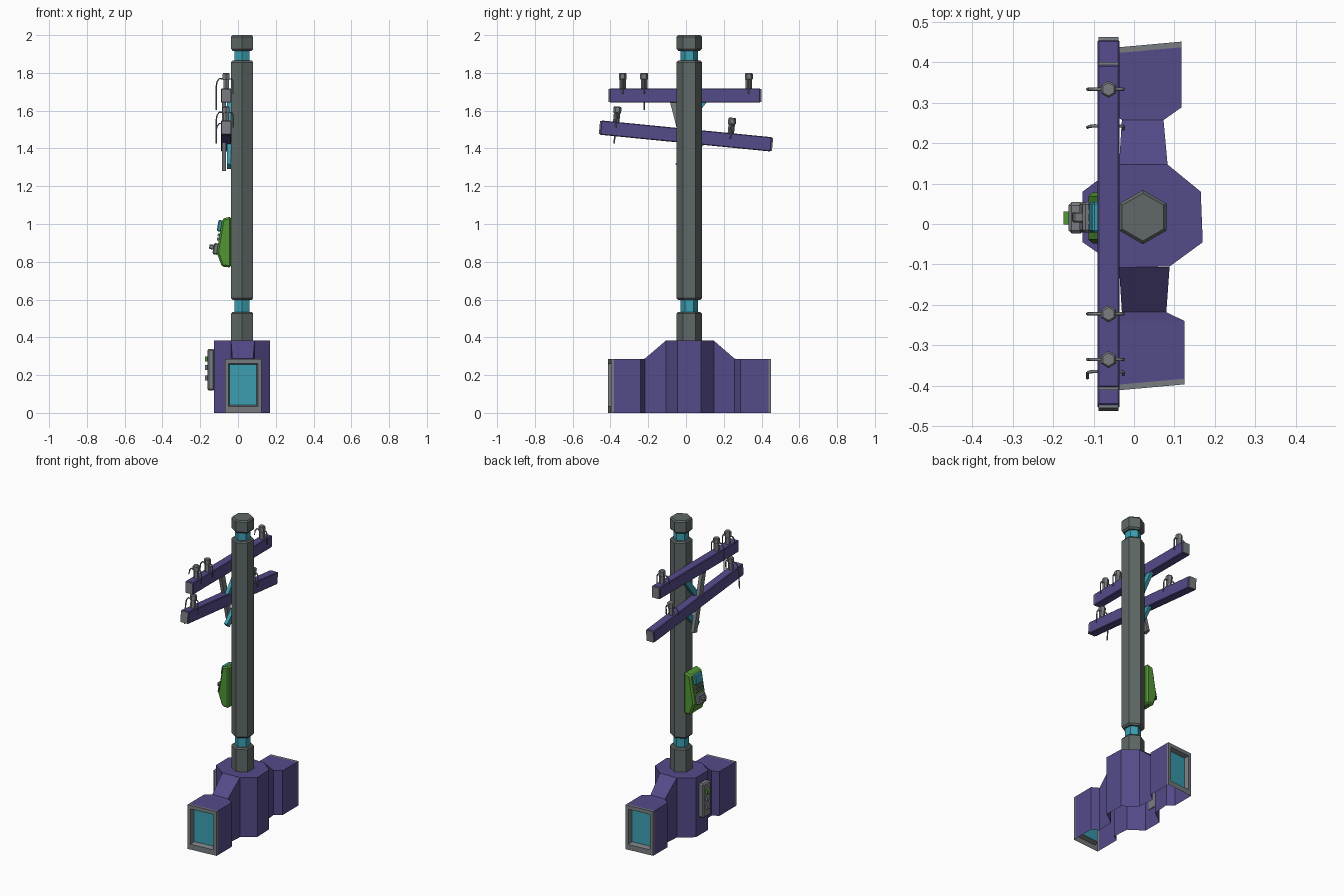
import bpy, bmesh, math
from mathutils import Matrix, Vector

if "Cube" in bpy.data.objects:
    bpy.data.objects.remove(bpy.data.objects["Cube"])


def material(name, rgb):
    m = bpy.data.materials.new(name)
    m.diffuse_color = (*rgb, 1)
    m.use_nodes = True
    m.node_tree.nodes["Principled BSDF"].inputs["Base Color"].default_value = m.diffuse_color
    return m


PURPLE = material("purple", (0.088, 0.070, 0.250))
POLE = material("pole grey", (0.115, 0.140, 0.135))
METAL = material("metal grey", (0.190, 0.205, 0.220))
CYAN = material("cyan", (0.045, 0.350, 0.450))
GREEN = material("green", (0.085, 0.300, 0.035))
PX, PY = 0.022, 0.017          # pole axis


def finish(name, bm, *mats):
    bmesh.ops.recalc_face_normals(bm, faces=bm.faces)
    me = bpy.data.meshes.new(name)
    bm.to_mesh(me)
    bm.free()
    for m in mats:
        me.materials.append(m)
    ob = bpy.data.objects.new(name, me)
    bpy.context.collection.objects.link(ob)
    return ob


def bevel(ob, width):
    b = ob.modifiers.new("bevel", 'BEVEL')
    b.width, b.segments = width, 1


def box(name, center, size, mat, rot=None, bev=0):
    bm = bmesh.new()
    bmesh.ops.create_cube(bm, size=1)
    bm.transform(Matrix.Translation(center) @ (rot or Matrix()) @ Matrix.Diagonal((*size, 1)))
    ob = finish(name, bm, mat)
    if bev:
        bevel(ob, bev)
    return ob


def lathe(name, profile, mat, matrix, n=6):
    """Capped n-sided solid from (radius, height) pairs."""
    bm = bmesh.new()
    rings = [[bm.verts.new((r * math.cos(math.pi / 6 + 2 * math.pi * i / n),
                            r * math.sin(math.pi / 6 + 2 * math.pi * i / n), z))
              for i in range(n)] for r, z in profile]
    for a, b in zip(rings, rings[1:]):
        for i in range(n):
            j = (i + 1) % n
            bm.faces.new((a[i], a[j], b[j], b[i]))
    bm.faces.new(rings[0])
    bm.faces.new(rings[-1])
    bm.transform(matrix)
    return finish(name, bm, mat)


def wire(name, pts, radius=0.004):
    cu = bpy.data.curves.new(name, 'CURVE')
    cu.dimensions = '3D'
    cu.bevel_depth, cu.bevel_resolution, cu.use_fill_caps = radius, 1, True
    sp = cu.splines.new('POLY')
    sp.points.add(len(pts) - 1)
    for p, co in zip(sp.points, pts):
        p.co = (*co, 1)
    cu.materials.append(METAL)
    bpy.context.collection.objects.link(bpy.data.objects.new(name, cu))


# Pole: hexagonal lengths joined by cyan necks
axis = Matrix.Translation((PX, PY, 0))
for name, z0, z1 in (("pole_foot", 0.36, 0.535), ("pole_shaft", 0.597, 1.865), ("pole_cap", 1.917, 2.0)):
    lathe(name, [(0.058, z0), (0.067, z0 + 0.01), (0.067, z1 - 0.009), (0.059, z1)], POLE, axis)
for name, z0, z1 in (("lower_neck", 0.53, 0.60), ("upper_neck", 1.86, 1.92)):
    lathe(name, [(0.046, z0), (0.046, z1)], CYAN, axis)

# Base core: eight-sided shell, open below and toward the wings
outline = [(-.037, -.108), (.088, -.105), (.17, -.045), (.165, .08),
           (.083, .147), (-.037, .147), (-.127, .08), (-.127, -.045)]
bm = bmesh.new()
low = [bm.verts.new((x, y, 0)) for x, y in outline]
top = [bm.verts.new((x, y, 0.383)) for x, y in outline]
bm.faces.new(top)
for i in range(8):
    if i not in (0, 4):
        j = (i + 1) % 8
        bm.faces.new((low[i], low[j], top[j], top[i]))
finish("base_core", bm, PURPLE)


def wing(name, sections):
    """Open-bottomed shell through (y, x0, x1, top), ending in a framed panel."""
    bm = bmesh.new()
    s = 1 if sections[-1][0] > 0 else -1

    def ring(y, x0, x1, zt, zb=0.0, skew=0.0):
        return [bm.verts.new((x, y + skew * (x - 0.03), z))
                for x, z in ((x0, zb), (x0, zt), (x1, zt), (x1, zb))]

    def join(a, b, mat, sides):
        for i in range(sides):
            j = (i + 1) % 4
            bm.faces.new((a[i], a[j], b[j], b[i])).material_index = mat

    last = None
    for sec in sections:
        r = ring(*sec, skew=0.09 if sec is sections[-1] else 0)
        if last:
            join(last, r, 0, 3)
        last = r
    y, x0, x1, zt = sections[-1]
    rim = ring(y + s * 0.014, x0, x1, zt, 0, 0.09)
    inner = ring(y + s * 0.014, x0 + .02, x1 - .02, zt - .024, .034, 0.09)
    deep = ring(y - s * 0.015, x0 + .026, x1 - .026, zt - .03, .042, 0.09)
    join(last, rim, 1, 3)
    join(rim, inner, 1, 4)
    join(inner, deep, 1, 4)
    bm.faces.new(deep).material_index = 2
    finish(name, bm, PURPLE, METAL, CYAN)


wing("front_wing", [(-.106, -.037, .088, .383), (-.218, -.03, .08, .287),
                    (-.24, -.07, .125, .285), (-.391, -.07, .125, .285)])
wing("back_wing", [(.147, -.037, .083, .383), (.257, -.03, .073, .287),
                   (.288, -.07, .117, .285), (.429, -.07, .117, .285)])

# Switch panel on the base
box("switch_panel", (-0.143, 0.015, 0.228), (0.038, 0.078, 0.22), METAL, bev=0.008)
for i, z in enumerate((0.285, 0.24, 0.185)):
    box(f"switch_button_{i}", (-0.165, 0.015, z), (0.019, 0.032, 0.027), METAL if i else GREEN)

# Wall unit on the pole
bm = bmesh.new()
side = [(-.036, .77), (-.085, .773), (-.113, .85), (-.083, 1.028), (-.036, 1.04)]
f = bm.faces.new([bm.verts.new((x, -0.048, z)) for x, z in side])
ext = bmesh.ops.extrude_face_region(bm, geom=[f])["geom"]
bmesh.ops.translate(bm, vec=(0, 0.126, 0), verts=[v for v in ext if isinstance(v, bmesh.types.BMVert)])
bevel(finish("wall_unit", bm, GREEN), 0.01)
lean = Matrix.Rotation(math.radians(9.5), 4, 'Y')


def face_x(z):
    return -0.113 + (z - 0.85) * 0.167


box("unit_screen", (face_x(.99) - .003, 0.017, 0.99), (0.03, 0.075, 0.06), CYAN, lean, 0.005)
for r, z in enumerate((0.942, 0.92)):
    for c in (-1, 0, 1):
        box(f"unit_key_{r}_{c + 1}", (face_x(z) - .003, 0.017 + c * 0.026, z), (0.014, 0.018, 0.015), METAL, lean)
box("unit_plate", (face_x(.868) - .006, 0.017, 0.868), (0.03, 0.075, 0.06), METAL, lean, 0.006)
box("unit_knob", (-0.135, 0.017, 0.878), (0.034, 0.026, 0.026), METAL, lean, 0.004)

# Crossarms, end caps, insulators and wires
AX = -0.063
# arm centre y, z, length, height, tilt, insulators as (offset, long wire?)
arms = {"upper": (-0.005, 1.68, 0.81, 0.076, 0.0, ((-.33, 0), (-.217, 1), (.338, 0))),
        "lower": (0.0, 1.466, 0.92, 0.076, -5.6, ((-.375, 1), (.235, 0)))}
for arm, (cy, cz, length, h, tilt, pegs) in arms.items():
    M = Matrix.Translation((AX, cy, cz)) @ Matrix.Rotation(math.radians(tilt), 4, 'X')
    box(arm + "_arm", (0, 0, 0), (0.055, length - 0.012, h), PURPLE, None, 0.004).matrix_world = M
    for s in (-1, 1):
        box(f"{arm}_arm_end_{'back' if s > 0 else 'front'}", (0, s * (length / 2 - 0.005), 0),
            (0.05, 0.011, h - 0.006), METAL).matrix_world = M
    for i, (y, long) in enumerate(pegs):
        P = M @ Matrix.Translation((0, y, h / 2))
        lathe(f"{arm}_insulator_{i}", [(0.017, -0.01), (0.017, 0.045), (0.021, 0.05), (0.021, 0.076), (0.016, 0.082)],
              METAL, P)
        drop = -0.115 if long else 0.015
        wire(f"{arm}_wire_outer_{i}", [P @ Vector(p) for p in
             ((-.01, 0, .05), (-.036, 0, .052), (-.048, 0, .035), (-.052, 0, 0.01), (-.052, 0, drop))])
        wire(f"{arm}_wire_inner_{i}", [P @ Vector(p) for p in
             ((.01, 0, .05), (.03, 0, .05), (.037, 0, .035), (.037, 0, -.03))])


# Diagonal braces behind the arms
def brace(name, x, a, b, width, mat):
    (ya, za), (yb, zb) = a, b
    rot = Matrix.Rotation(math.atan2(zb - za, yb - ya), 4, 'X')
    box(name, (x, (ya + yb) / 2, (za + zb) / 2), (0.022, math.hypot(yb - ya, zb - za), width), mat, rot)


brace("long_brace", -0.074, (-0.07, 1.66), (0.025, 1.285), 0.035, METAL)
brace("upper_brace", -0.048, (0.10, 1.66), (-0.04, 1.49), 0.036, CYAN)
brace("lower_brace", -0.048, (0.08, 1.43), (-0.045, 1.305), 0.036, CYAN)
